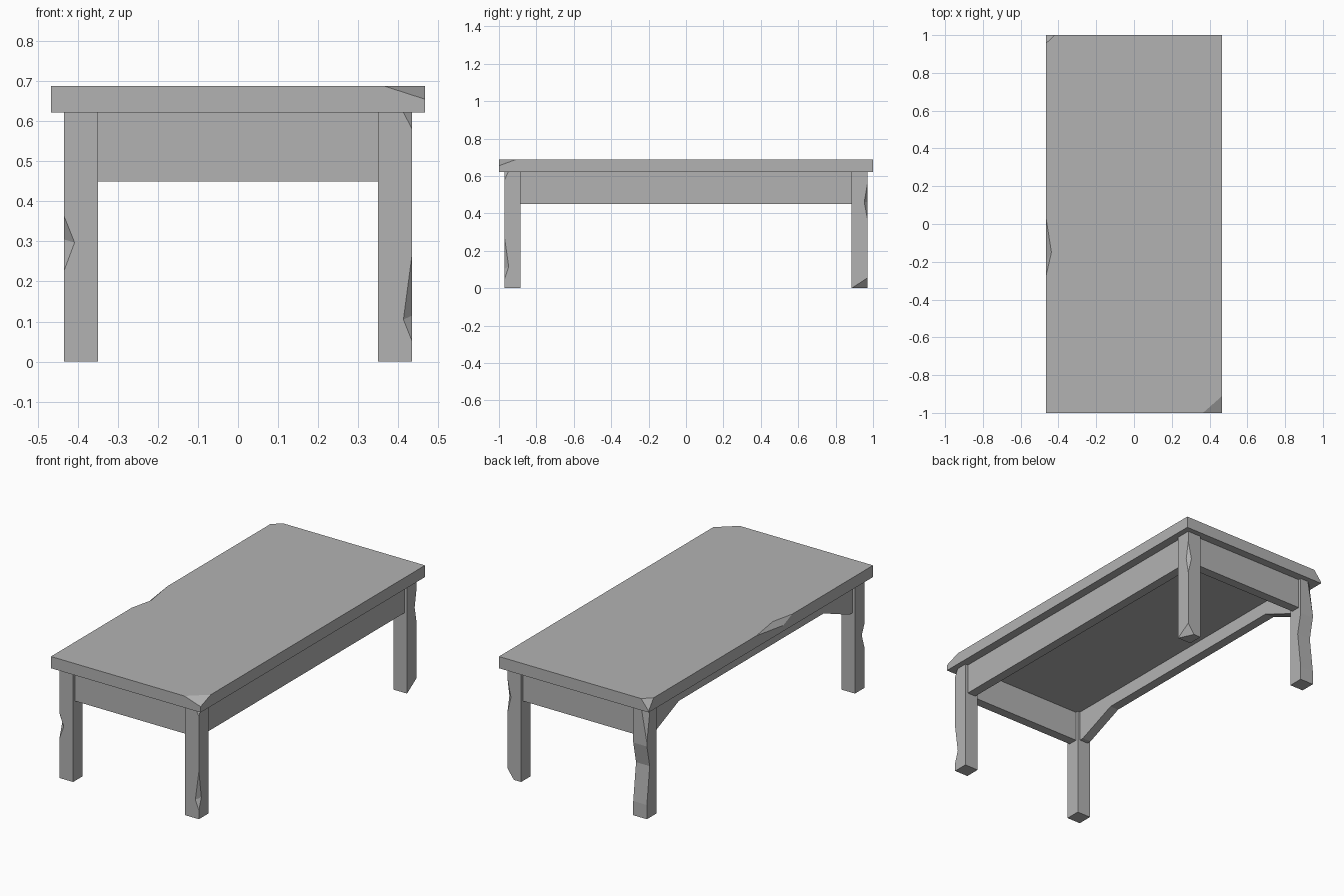
import bpy
import bmesh
from mathutils import Vector

cube = bpy.data.objects.get("Cube")
if cube:
    bpy.data.objects.remove(cube, do_unlink=True)

stone = bpy.data.materials.new("plain grey")
stone.use_nodes = True
GREY = (0.45, 0.45, 0.45, 1)
stone.diffuse_color = GREY
stone.node_tree.nodes["Principled BSDF"].inputs["Base Color"].default_value = GREY


def hull(name, points):
    """Convex solid around the given points."""
    bm = bmesh.new()
    for p in points:
        bm.verts.new(p)
    bmesh.ops.convex_hull(bm, input=bm.verts)
    bmesh.ops.dissolve_limit(bm, angle_limit=0.01, verts=bm.verts, edges=bm.edges)
    bmesh.ops.recalc_face_normals(bm, faces=bm.faces)
    mesh = bpy.data.meshes.new(name)
    bm.to_mesh(mesh)
    bm.free()
    mesh.materials.append(stone)
    obj = bpy.data.objects.new(name, mesh)
    bpy.context.collection.objects.link(obj)
    return obj


def box(name, x, y, z):
    return hull(name, [(a, b, c) for a in x for b in y for c in z])


def carve(obj, points):
    """Subtract a convex solid."""
    cutter = hull("cutter", points)
    cutter.hide_render = True
    mod = obj.modifiers.new("carve", "BOOLEAN")
    mod.operation, mod.solver, mod.object = "DIFFERENCE", "EXACT", cutter
    bpy.context.view_layer.update()
    graph = bpy.context.evaluated_depsgraph_get()
    mesh = bpy.data.meshes.new_from_object(obj.evaluated_get(graph))
    obj.modifiers.clear()
    obj.data = mesh
    bpy.data.objects.remove(cutter, do_unlink=True)


def notch(obj, a, b, start, end):
    """Nick an edge from start to end, with its valley running from a to b."""
    a, b, start, end = map(Vector, (a, b, start, end))
    mid = (a + b) / 2
    s = 0.5
    carve(obj, [a + (a - b) * s, b + (b - a) * s,
                start + (start - mid) * s, end + (end - mid) * s])


def chip(obj, p, q, r):
    """Slice a corner off along the plane through three points."""
    p, q, r = map(Vector, (p, q, r))
    normal = (q - p).cross(r - p).normalized()
    if normal.dot(p - sum((v.co for v in obj.data.vertices), Vector()) / len(obj.data.vertices)) < 0:
        normal = -normal
    bm = bmesh.new()
    bm.from_mesh(obj.data)
    cut = bmesh.ops.bisect_plane(bm, geom=bm.verts[:] + bm.edges[:] + bm.faces[:],
                                 plane_co=p, plane_no=normal, clear_outer=True)
    edges = [e for e in cut["geom_cut"] if isinstance(e, bmesh.types.BMEdge)]
    bmesh.ops.holes_fill(bm, edges=edges, sides=0)
    bmesh.ops.recalc_face_normals(bm, faces=bm.faces)
    bm.to_mesh(obj.data)
    bm.free()


W, TOP, UNDER, LOW = 0.467, 0.688, 0.622, 0.45   # top half width and heights
LX, LY = 0.435, 0.97                              # outer leg corner
IX, IY = 0.35, 0.885                              # inner leg corner

# Table top with two chipped corners and one nicked edge
top = box("table_top", (-W, W), (-1, 1), (UNDER, TOP))
chip(top, (0.365, -1, TOP), (W, -0.91, TOP), (W, -1, 0.655))
chip(top, (-0.42, 1, TOP), (-W, 0.955, TOP), (-W, 1, 0.63))
notch(top, (-0.437, -0.15, TOP), (-W, -0.2, 0.655), (-W, 0.04, TOP), (-W, -0.28, TOP))

# Legs
legs = {}
for ys, end in ((-1, "front"), (1, "back")):
    for xs, side in ((1, "left"), (-1, "right")):
        legs[end, side] = box(f"{end}_{side}_leg", (xs * IX, xs * LX),
                              (ys * IY, ys * LY), (0, UNDER))

# Wear on each leg
leg = legs["front", "left"]
chip(leg, (0.413, -LY, UNDER), (LX, -0.95, UNDER), (LX, -LY, 0.58))
notch(leg, (0.413, -LY, 0.105), (LX, -0.948, 0.115), (LX, -LY, 0.05), (LX, -LY, 0.27))

leg = legs["front", "right"]
notch(leg, (-0.408, -LY, 0.297), (-LX, -0.945, 0.305), (-LX, -LY, 0.225), (-LX, -LY, 0.365))

leg = legs["back", "left"]
chip(leg, (LX, IY, 0), (LX, LY, 0.055), (0.395, LY, 0))
notch(leg, (0.413, LY, 0.46), (LX, 0.953, 0.46), (LX, LY, 0.37), (LX, LY, 0.56))

leg = legs["back", "right"]
chip(leg, (-0.4, LY, UNDER), (-LX, 0.94, UNDER), (-LX, LY, 0.43))
carve(leg, [(x, y, z) for x in (-0.5, -0.3)
            for y, z in ((0.945, 0.29), (0.995, 0.53), (0.995, -0.13))])

# Aprons between the legs, slightly recessed
for ys, name in ((-1, "front_apron"), (1, "back_apron")):
    box(name, (-IX, IX), (ys * 0.9, ys * 0.953), (LOW, UNDER))
box("left_apron", (0.365, 0.418), (-IY, IY), (LOW, UNDER))

# Right apron is cut away to a shallow arch
right = box("right_apron", (-0.418, -0.365), (-IY, IY), (LOW, UNDER))
carve(right, [(x, y, z) for x in (-0.5, -0.3)
              for y, z in ((-0.63, 0.545), (0.66, 0.545), (0.89, LOW - 0.004), (-0.87, LOW - 0.004))])
